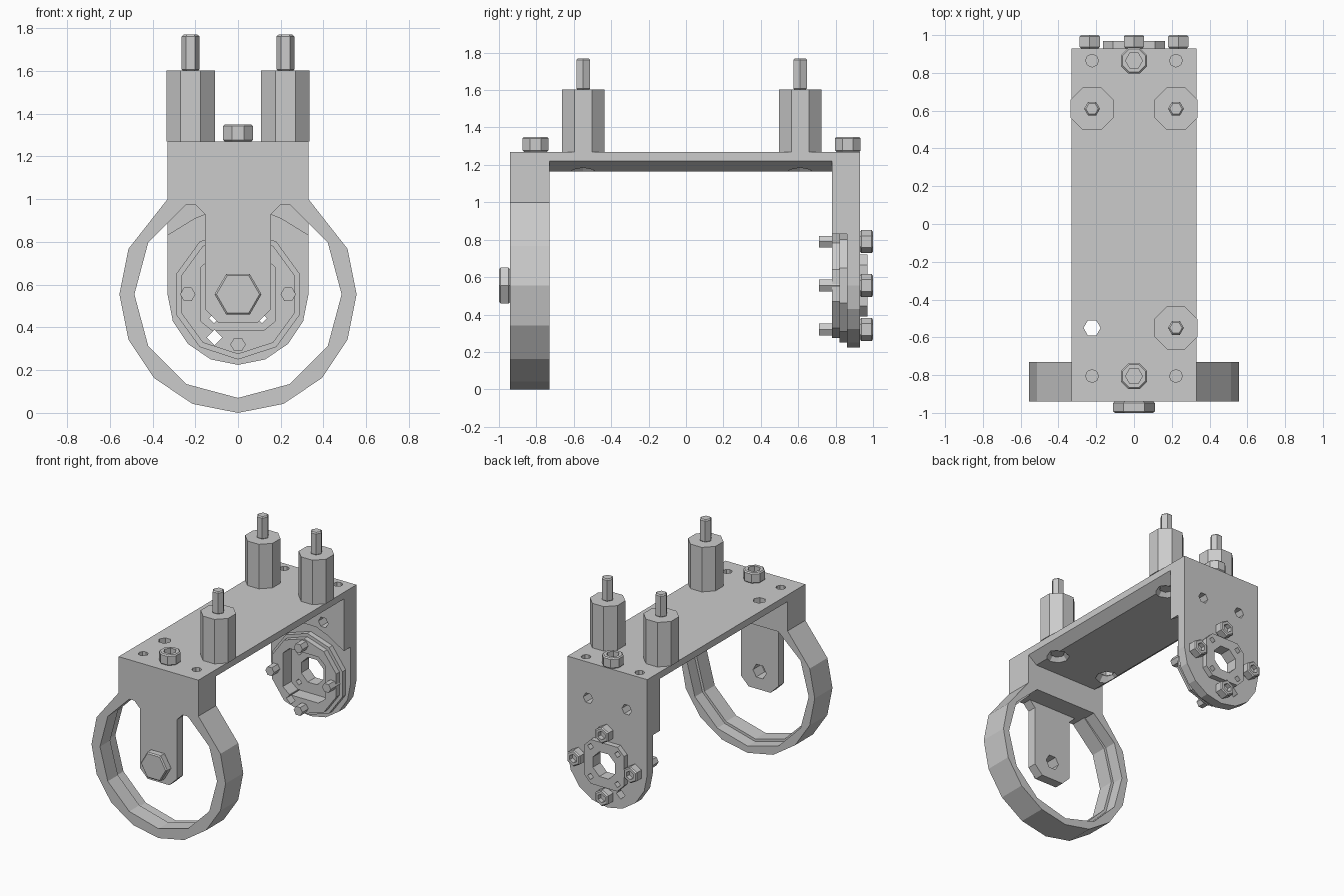
import bpy, bmesh
from math import cos, sin, radians

cube = bpy.data.objects.get("Cube")
if cube:
    bpy.data.objects.remove(cube, do_unlink=True)

metal = bpy.data.materials.new("plain_grey")
metal.use_nodes = True
GREY = (0.6, 0.6, 0.6, 1)
metal.diffuse_color = GREY
metal.node_tree.nodes["Principled BSDF"].inputs["Base Color"].default_value = GREY

HUB = 0.555  # height of the wheel axis


def arc(cx, cy, r, start, end, steps):
    angles = [radians(start + (end - start) * i / steps) for i in range(steps + 1)]
    return [(cx + r * cos(a), cy + r * sin(a)) for a in angles]


def ngon(cx, cy, r, n, turn=0):
    return arc(cx, cy, r, turn, turn + 360, n)[:-1]


def mirrored(half):
    """Close a left-right symmetric outline from its +x half."""
    return half + [(-x, z) for x, z in reversed(half) if x > 1e-5]


def solid(name, pts, axis, lo, hi, end_pts=None):
    """Extrude an outline along y or z; end_pts gives a tapered far end."""
    bm = bmesh.new()

    def ring(outline, h):
        return [bm.verts.new((a, b, h) if axis == "z" else (a, h, b)) for a, b in outline]

    v, w = ring(pts, lo), ring(end_pts or pts, hi)
    bm.faces.new(v)
    bm.faces.new(w)
    for i in range(len(v)):
        j = (i + 1) % len(v)
        bm.faces.new((v[i], v[j], w[j], w[i]))
    bmesh.ops.recalc_face_normals(bm, faces=bm.faces)
    mesh = bpy.data.meshes.new(name)
    bm.to_mesh(mesh)
    bm.free()
    mesh.materials.append(metal)
    ob = bpy.data.objects.new(name, mesh)
    bpy.context.collection.objects.link(ob)
    return ob


def apply(ob, mod):
    bpy.context.view_layer.update()
    with bpy.context.temp_override(object=ob, active_object=ob):
        bpy.ops.object.modifier_apply(modifier=mod.name)


def cut(targets, *shape, end_pts=None):
    cutter = solid("cutter", *shape, end_pts=end_pts)
    cutter.hide_render = True
    for ob in targets:
        mod = ob.modifiers.new("cut", "BOOLEAN")
        mod.operation, mod.solver, mod.object = "DIFFERENCE", "EXACT", cutter
        apply(ob, mod)
    bpy.data.objects.remove(cutter, do_unlink=True)


def bolt_head(name, cx, cy, r, n, axis, lo, hi, turn=0):
    ob = solid(name, ngon(cx, cy, r, n, turn), axis, lo, hi)
    mod = ob.modifiers.new("bevel", "BEVEL")
    mod.width, mod.segments, mod.limit_method = 0.008, 1, "ANGLE"
    mod.angle_limit = radians(70)
    apply(ob, mod)
    return ob


# Top plate with chamfered lower edges
top = solid("top_plate", mirrored([(0.26, 1.165), (0.33, 1.22), (0.33, 1.27)]), "y", -0.73, 0.78)

# Front frame: neck and open ring with a stepped bore
neck = [(0.33, 1.27), (-0.33, 1.27), (-0.33, 1.0)]
frame = solid("front_ring_frame", neck + arc(0, HUB, 0.555, 157.5, 382.5, 10) + [(0.33, 1.0)],
              "y", -0.94, -0.73)
for r, lo, hi in ((0.485, -1, -0.8), (0.505, -0.82, -0.7)):
    bore = [(x, min(z, 0.975)) for x, z in ngon(0, HUB, r, 12)]
    cut([frame], bore, "y", lo, hi)

# Axle tab hanging inside the ring, with its bolt
tab = solid("front_axle_tab", mirrored([(0.09, 0.42), (0.155, 0.485), (0.155, 0.93), (0.2, 0.975)]),
            "y", -0.94, -0.87)
axle = bolt_head("front_axle_bolt", 0, HUB, 0.11, 6, "y", -1.0, -0.94)
cut([tab, axle], ngon(0, HUB, 0.055, 6), "y", -0.97, -0.8)

# Rear plate: thin full plate and thick arched upper half
rear = solid("rear_plate", [(0.33, 1.27), (-0.33, 1.27)] + arc(0, HUB, 0.33, 180, 360, 8),
             "y", 0.86, 0.93)
upper = solid("rear_plate_upper", mirrored([(0.1, 0.95), (0.2, 0.91), (0.33, 0.83), (0.33, 1.27)]),
              "y", 0.78, 0.86)

# Stepped bearing housing on the inner side of the rear plate
housing = [solid("bearing_housing_base", ngon(0, HUB, 0.305, 10, 18), "y", 0.82, 0.86),
           solid("bearing_housing_rim", ngon(0, HUB, 0.28, 10, 18), "y", 0.78, 0.82)]
pocket = mirrored([(0.12, 0.385), (0.175, 0.43), (0.175, 0.68), (0.12, 0.73)])
cut(housing + [rear], pocket, "y", 0.7, 0.88)

# Flange behind the bearing, with bore and corner holes
flange = solid("rear_flange", mirrored([(0.11, 0.39), (0.165, 0.445), (0.165, 0.665), (0.11, 0.72)]),
               "y", 0.93, 0.97)
cut([rear, flange], ngon(0, HUB, 0.1, 8, 22.5), "y", 0.8, 1.1)
for sx in (-1, 1):
    for sz in (-1, 1):
        cut([rear, flange], ngon(sx * 0.112, HUB + sz * 0.112, 0.024, 4), "y", 0.8, 1.1)
    cut([rear, upper], ngon(sx * 0.16, 1.0, 0.04, 6), "y", 0.7, 1.1)
cut([rear] + housing, ngon(-0.11, 0.352, 0.036, 4), "y", 0.7, 1.1)

# Four housing screws around the bearing
for side, x, z in (("left", 0.235, HUB), ("right", -0.235, HUB),
                   ("upper", 0, HUB + 0.235), ("lower", 0, HUB - 0.235)):
    head = bolt_head("housing_screw_head_" + side, x, z, 0.062, 6, "y", 0.93, 1.0, 30)
    cut([head], ngon(x, z, 0.032, 6, 30), "y", 0.965, 1.1)
    solid("housing_screw_shank_" + side, ngon(x, z, 0.036, 6), "y", 0.71, 0.9)

# Top bolts and the small holes beside them
for place, y, owners in (("front", -0.805, [frame]), ("rear", 0.865, [rear, upper])):
    head = bolt_head("top_bolt_" + place, 0, y, 0.075, 8, "z", 1.27, 1.35, 22.5)
    cut([head], ngon(0, y, 0.045, 6), "z", 1.3, 1.5)
    for sx in (-1, 1):
        cut(owners, ngon(sx * 0.222, y, 0.034, 8), "z", 1.1, 1.4)

# Countersunk mounting holes; one is left open, three carry standoffs
for place, x, y in (("front_right", -0.222, -0.55), ("front_left", 0.222, -0.55),
                    ("rear_right", -0.222, 0.61), ("rear_left", 0.222, 0.61)):
    cut([top], ngon(x, y, 0.09, 8), "z", 1.155, 1.205, end_pts=ngon(x, y, 0.046, 8))
    cut([top], ngon(x, y, 0.045, 6), "z", 1.1, 1.4)
    if place != "front_right":
        solid("standoff_" + place, ngon(x, y, 0.123, 8, 22.5), "z", 1.27, 1.603)
        stud = bolt_head("standoff_stud_" + place, x, y, 0.042, 6, "z", 1.6, 1.77)
        solid("standoff_screw_" + place, ngon(x, y, 0.05, 6), "z", 1.19, 1.28)
